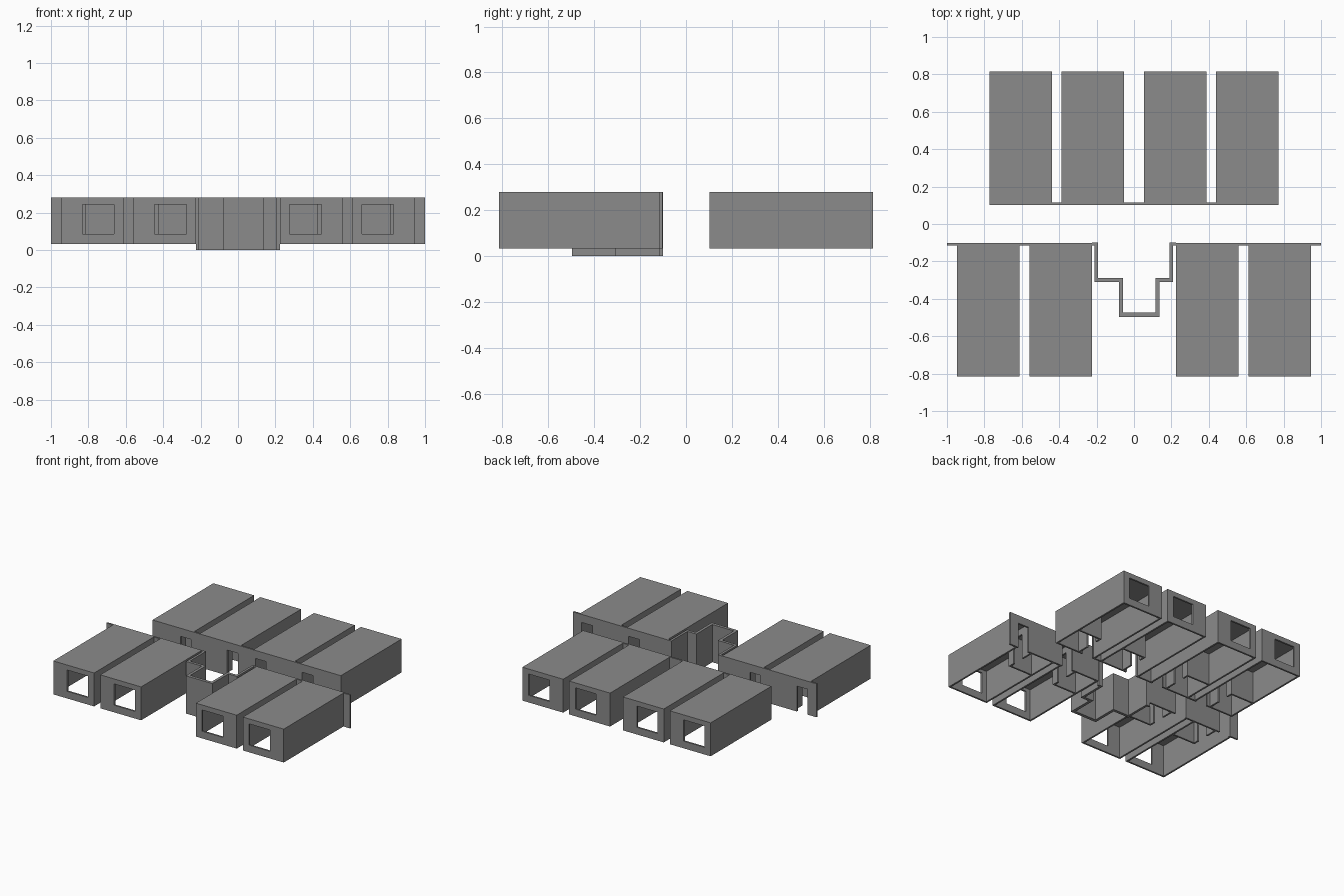
import bpy, bmesh
from mathutils import Vector

if "Cube" in bpy.data.objects:
    bpy.data.objects.remove(bpy.data.objects["Cube"])

T = 0.013            # wall thickness
Z0, Z1 = 0.032, 0.28  # wall foot and roof top
Y0, Y1 = 0.102, 0.815  # corridor face and outer face
W = 0.335            # room width
DOOR_TOP = 0.22

# Dark grey for every wall and roof
grey = bpy.data.materials.new("dark_grey")
grey.diffuse_color = (0.257, 0.257, 0.257, 1)
grey.use_nodes = True
grey.node_tree.nodes["Principled BSDF"].inputs["Base Color"].default_value = grey.diffuse_color


def add(name, bm):
    me = bpy.data.meshes.new(name)
    bm.to_mesh(me)
    bm.free()
    me.materials.append(grey)
    ob = bpy.data.objects.new(name, me)
    bpy.context.collection.objects.link(ob)
    return ob


def box(name, xs, ys, zs):
    lo = Vector((min(xs), min(ys), min(zs)))
    hi = Vector((max(xs), max(ys), max(zs)))
    bm = bmesh.new()
    bmesh.ops.create_cube(bm, size=1)
    for v in bm.verts:
        v.co = Vector([(lo[i] + hi[i]) / 2 + v.co[i] * (hi[i] - lo[i]) for i in range(3)])
    return add(name, bm)


def cut(ob, xs, ys, zs):
    c = box("cutter", xs, ys, zs)
    c.hide_render = True
    m = ob.modifiers.new("cut", 'BOOLEAN')
    m.operation, m.solver, m.object = 'DIFFERENCE', 'EXACT', c
    bpy.context.view_layer.objects.active = ob
    bpy.ops.object.modifier_apply(modifier=m.name)
    bpy.data.objects.remove(c)


def room(name, e, d, s):
    """Room shell: e = entry-side edge, d = x direction to bath side, s = y side."""
    X = lambda a, b: (e + d * a, e + d * b)
    Y = lambda a, b: (s * a, s * b)
    ob = box(name, X(0, W), Y(Y0, Y1), (Z0, Z1))
    inner = (Z0 - 0.1, Z1 - T)
    bath_x, bath_y = 0.131, 0.34
    cut(ob, X(T, W - T), Y(bath_y, Y1 - T), inner)                # bedroom
    cut(ob, X(T, bath_x), Y(Y0 + T, bath_y + 0.05), inner)        # entry passage
    cut(ob, X(bath_x + T, W - T), Y(Y0 + T, bath_y - T), inner)   # bathroom
    cut(ob, X(0.018, 0.107), Y(Y0 - 0.05, Y0 + 0.05), (Z0 - 0.1, DOOR_TOP))          # door
    cut(ob, X(bath_x - 0.03, bath_x + 0.05), Y(0.2, 0.29), (Z0 - 0.1, DOOR_TOP))     # bath door
    cut(ob, X(0.114, 0.284), Y(Y1 - 0.05, Y1 + 0.05), (0.085, 0.243))                # window


# Rooms, mirrored left and right of the centre
for side, m in (("left", -1), ("right", 1)):
    for i, e in enumerate((0.56, 0.946)):
        room(f"front_room_{side}_{i + 1}", m * e, -m, -1)
    for i, e in enumerate((0.053, 0.438)):
        room(f"back_room_{side}_{i + 1}", m * e, m, 1)
    # Corridor wall pieces between and beyond the rooms
    for i, (a, b) in enumerate(((0.56, 0.611), (0.946, 1.0))):
        box(f"front_corridor_wall_{side}_{i + 1}", (m * a, m * b), (-Y0, -Y0 - T), (Z0, Z1))
    box(f"back_corridor_wall_{side}", (m * 0.388, m * 0.438), (Y0, Y0 + T), (Z0, Z1))
box("back_corridor_wall_middle", (-0.053, 0.053), (Y0, Y0 + T), (Z0, Z1))

# Stepped bay: closed plan outline pulled up to full height
outer = [(-0.225, -0.115), (-0.21, -0.115), (-0.21, -0.309), (-0.081, -0.309), (-0.081, -0.497),
         (0.137, -0.497), (0.137, -0.309), (0.208, -0.309), (0.208, -0.115), (0.225, -0.115)]
inner = [(0.225, -0.1), (0.19, -0.1), (0.19, -0.288), (0.116, -0.288), (0.116, -0.474),
         (-0.06, -0.474), (-0.06, -0.288), (-0.192, -0.288), (-0.192, -0.1), (-0.225, -0.1)]
bm = bmesh.new()
f = bm.faces.new([bm.verts.new((x, y, 0)) for x, y in outer + inner])
top = bmesh.ops.extrude_face_region(bm, geom=[f], use_keep_orig=True)["geom"]
bmesh.ops.translate(bm, vec=(0, 0, Z1), verts=[g for g in top if isinstance(g, bmesh.types.BMVert)])
bmesh.ops.recalc_face_normals(bm, faces=bm.faces)
add("bay_wall", bm)
